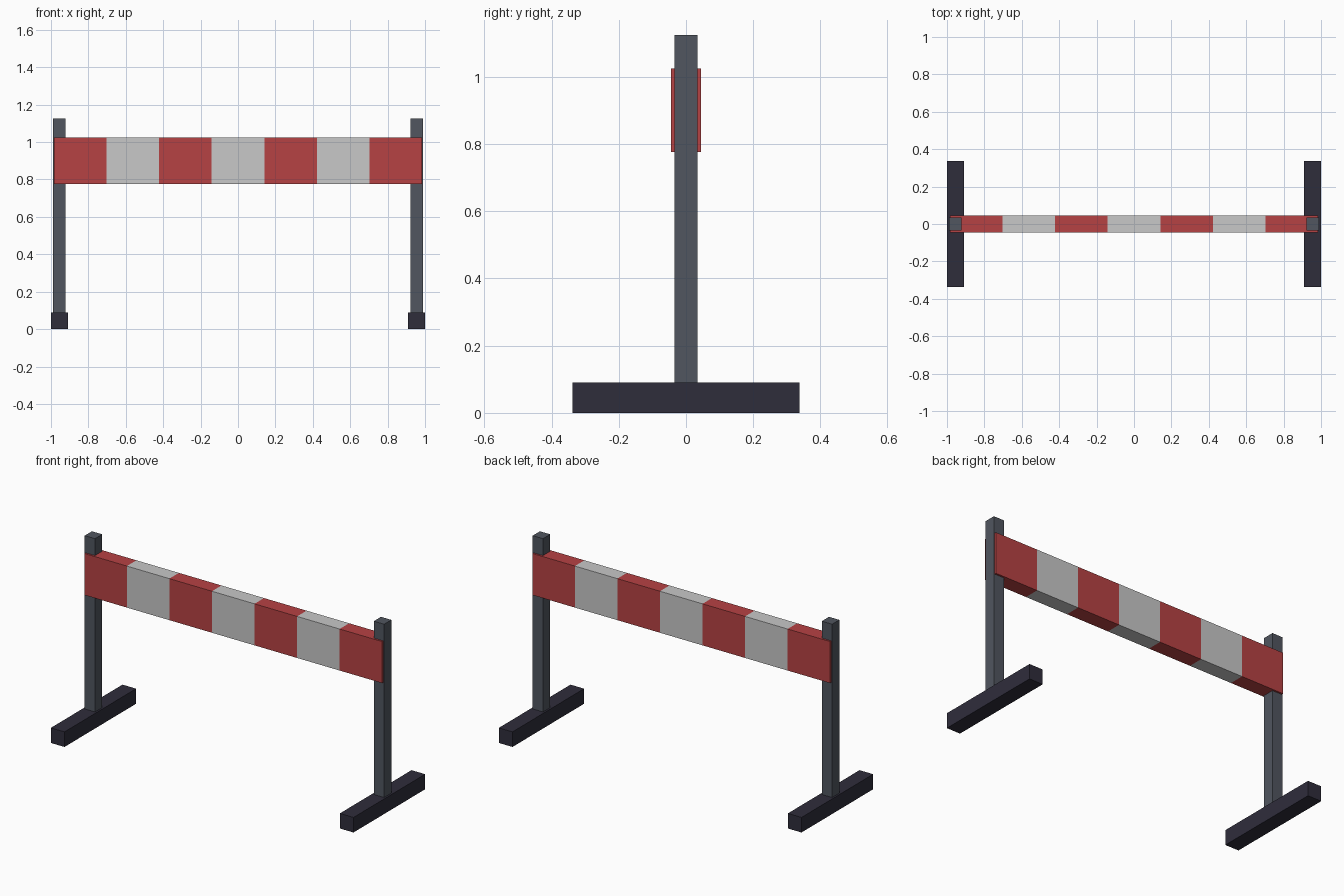
import bpy
import bmesh
from mathutils import Vector

default = bpy.data.objects.get("Cube")
if default:
    bpy.data.objects.remove(default, do_unlink=True)


def material(name, rgb):
    mat = bpy.data.materials.new(name)
    mat.use_nodes = True
    mat.diffuse_color = (*rgb, 1)
    mat.node_tree.nodes["Principled BSDF"].inputs["Base Color"].default_value = (*rgb, 1)
    return mat


RED = material("stripe red", (0.47, 0.054, 0.057))
WHITE = material("stripe white", (0.58, 0.58, 0.58))
STEEL = material("post grey", (0.082, 0.093, 0.116))
DARK = material("foot dark", (0.028, 0.026, 0.044))


def box(name, low, high, mats, cuts=()):
    """Box between two corners, optionally cut across x."""
    low, high = Vector(low), Vector(high)
    bm = bmesh.new()
    bmesh.ops.create_cube(bm, size=1)
    for v in bm.verts:
        v.co = (low + high) / 2 + v.co * (high - low)
    for x in cuts:
        bmesh.ops.bisect_plane(bm, geom=bm.verts[:] + bm.edges[:] + bm.faces[:],
                               plane_co=(x, 0, 0), plane_no=(1, 0, 0))
    mesh = bpy.data.meshes.new(name)
    bm.to_mesh(mesh)
    bm.free()
    for mat in mats:
        mesh.materials.append(mat)
    obj = bpy.data.objects.new(name, mesh)
    bpy.context.collection.objects.link(obj)
    return obj


# Feet and posts on both sides
for side, sx in (("left", 1), ("right", -1)):
    cx = 0.955 * sx
    box(f"{side}_foot", (cx - 0.045, -0.338, 0), (cx + 0.045, 0.338, 0.09), [DARK])
    box(f"{side}_post", (cx - 0.034, -0.034, 0.005), (cx + 0.034, 0.034, 1.125), [STEEL])

# Striped crossbar, alternating red and white along x
HALF, STRIPES = 0.984, 7
width = 2 * HALF / STRIPES
bar = box("striped_bar", (-HALF, -0.045, 0.776), (HALF, 0.045, 1.024), [RED, WHITE],
          [-HALF + width * i for i in range(1, STRIPES)])
for face in bar.data.polygons:
    stripe = min(int((face.center.x + HALF) / width), STRIPES - 1)
    face.material_index = stripe % 2
